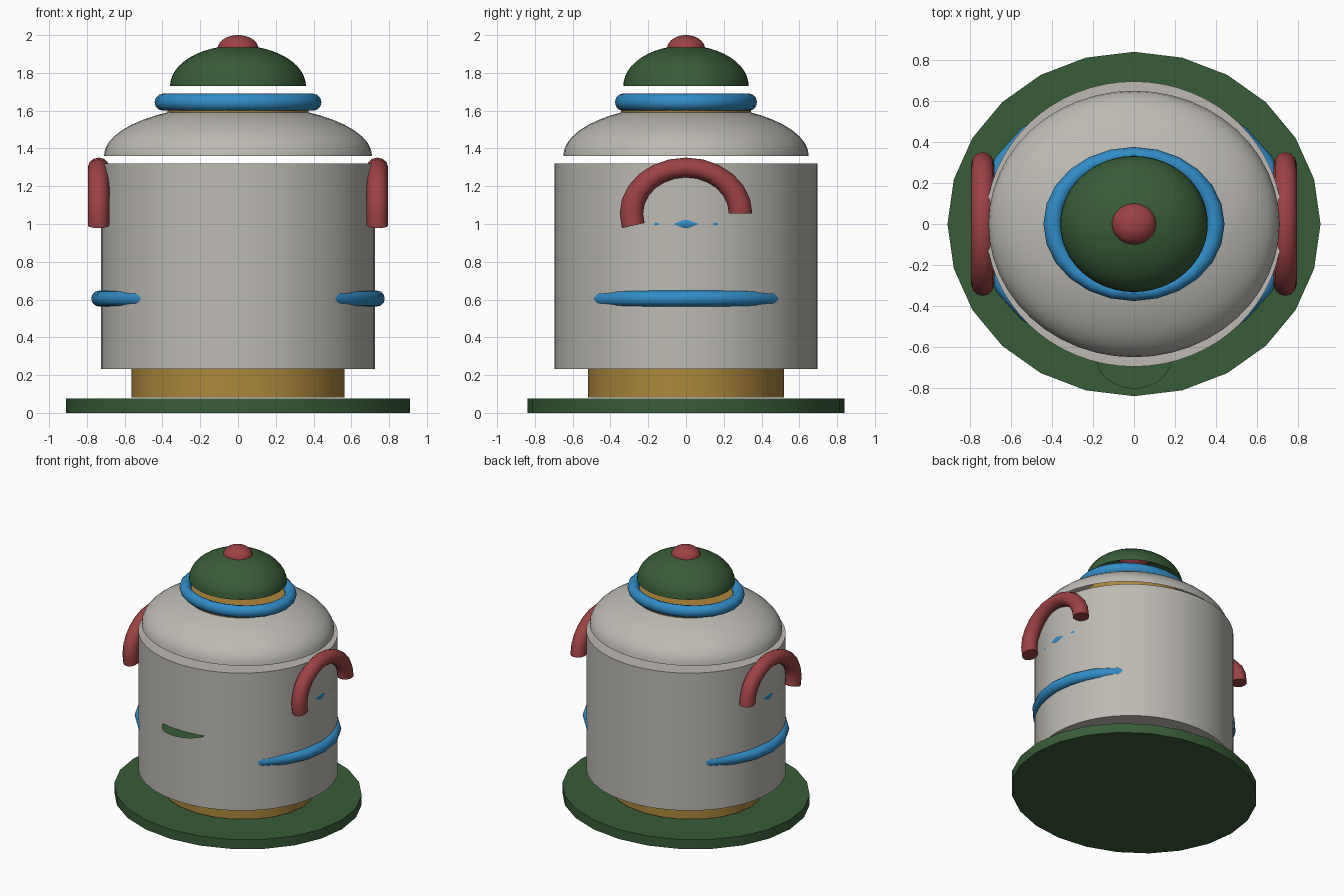
import bpy, bmesh, math

if "Cube" in bpy.data.objects:
    bpy.data.objects.remove(bpy.data.objects["Cube"])


def lin(c):
    c /= 255
    return c / 12.92 if c <= 0.04045 else ((c + 0.055) / 1.055) ** 2.4


def material(name, r, g, b):
    m = bpy.data.materials.new(name)
    m.diffuse_color = (lin(r), lin(g), lin(b), 1)
    m.use_nodes = True
    m.node_tree.nodes["Principled BSDF"].inputs["Base Color"].default_value = m.diffuse_color
    return m


GREEN = material("green", 55, 92, 55)
GREY = material("warm_grey", 189, 186, 179)
OCHRE = material("ochre", 174, 135, 60)
BLUE = material("blue", 49, 140, 198)
RED = material("red", 156, 66, 67)


def finish(name, bm, mat):
    bmesh.ops.recalc_face_normals(bm, faces=bm.faces)
    me = bpy.data.meshes.new(name)
    bm.to_mesh(me)
    bm.free()
    me.materials.append(mat)
    ob = bpy.data.objects.new(name, me)
    bpy.context.collection.objects.link(ob)
    bpy.ops.object.select_all(action='DESELECT')
    ob.select_set(True)
    bpy.context.view_layer.objects.active = ob
    bpy.ops.object.shade_smooth_by_angle(angle=math.radians(35))
    return ob


def drum(name, mat, rx, ry, z0, z1, n):
    """Capped elliptical cylinder with a vertex on the x axis."""
    bm = bmesh.new()
    ring = [bm.verts.new((rx * math.cos(i * math.tau / n),
                          ry * math.sin(i * math.tau / n), z0)) for i in range(n)]
    face = bm.faces.new(ring)
    if z1 > z0:
        ext = bmesh.ops.extrude_face_region(bm, geom=[face], use_keep_orig=True)
        for v in ext["geom"]:
            if isinstance(v, bmesh.types.BMVert):
                v.co.z = z1
    return finish(name, bm, mat)


def ball(name, mat, rx, ry, rz, z, half=False):
    """Ellipsoid, or its open upper half."""
    bm = bmesh.new()
    bmesh.ops.create_uvsphere(bm, u_segments=48, v_segments=24, radius=1)
    if half:
        low = [v for v in bm.verts if v.co.z < -0.01]
        bmesh.ops.delete(bm, geom=low, context='VERTS')
    for v in bm.verts:
        v.co = (v.co.x * rx, v.co.y * ry, v.co.z * rz + z)
    return finish(name, bm, mat)


def tube(name, mat, place, R, r, steps=24, n=12):
    """Torus, or an arc of it with capped ends; place maps local to world."""
    bm = bmesh.new()
    closed = steps == 24
    rings = []
    for i in range(steps if closed else steps + 1):
        a = i * math.tau / 24
        loop = []
        for j in range(n):
            b = j * math.tau / n
            d = R + r * math.cos(b)
            loop.append(bm.verts.new(place(d * math.cos(a), d * math.sin(a), r * math.sin(b))))
        rings.append(loop)
    for i in range(steps):
        p, q = rings[i], rings[(i + 1) % len(rings)]
        for j in range(n):
            k = (j + 1) % n
            bm.faces.new((p[j], q[j], q[k], p[k]))
    if not closed:
        bm.faces.new(rings[0])
        bm.faces.new(rings[-1])
    return finish(name, bm, mat)


# Base, foot and body
drum("base_plate", GREEN, 0.91, 0.84, 0, 0.075, 24)
drum("foot", OCHRE, 0.563, 0.518, 0.082, 0.235, 24)
drum("body", GREY, 0.724, 0.696, 0.232, 1.32, 64)

# Shoulder dome, neck, lid and knob
ball("shoulder", GREY, 0.71, 0.65, 0.272, 1.36, half=True)
drum("neck", OCHRE, 0.373, 0.343, 1.48, 1.645, 32)
ball("lid", GREEN, 0.36, 0.332, 0.215, 1.73, half=True)
ball("knob", RED, 0.108, 0.1, 0.072, 1.928)

# Rings: outer radius, tube radius, height
for name, outer, r, z in (("neck_ring", 0.442, 0.045, 1.645),
                          ("lower_ring", 0.777, 0.042, 0.605),
                          ("upper_ring", 0.731, 0.04, 1.0)):
    tube(name, BLUE, lambda x, y, h, z=z: (x, y * 0.85, z + h), outer - r, r)

# Side handles, arched in the y-z plane
for side, s in (("left", -1), ("right", 1)):
    tube(side + "_handle", RED,
         lambda u, v, h, s=s: (s * 0.738 + h * 0.92, u, 1.055 + v * 0.845),
         0.289, 0.062, steps=13)

# Thin front ledge, mostly inside the body
ledge = drum("front_ledge", GREEN, 0.185, 0.155, 0.8, 0.8, 32)
ledge.location.y = -0.648
